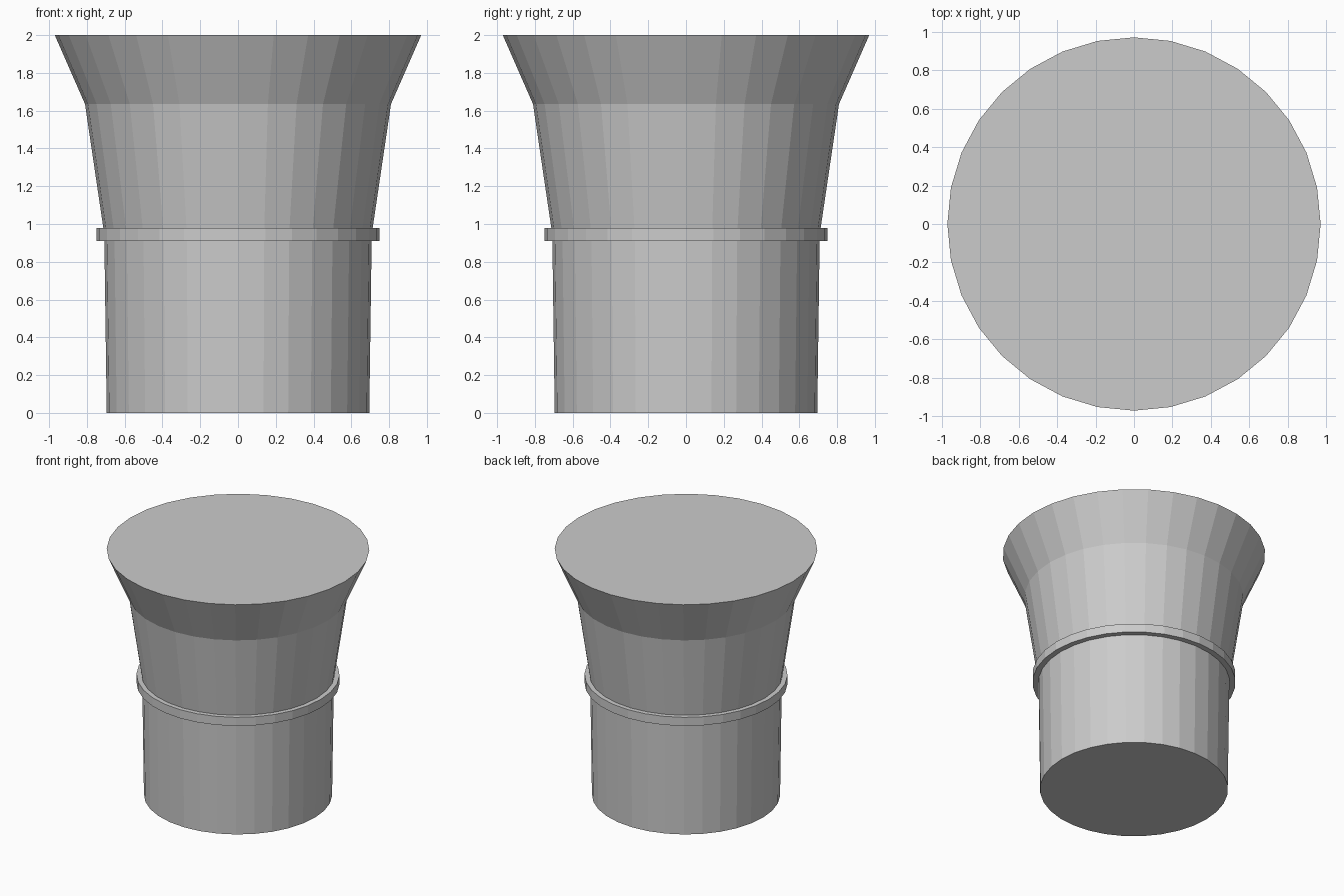
import bpy
import bmesh
from math import cos, sin, tau

SIDES = 32

cube = bpy.data.objects.get("Cube")
if cube:
    bpy.data.objects.remove(cube, do_unlink=True)

# One plain stone grey
stone = bpy.data.materials.new("stone_grey")
stone.use_nodes = True
colour = (0.6, 0.6, 0.6, 1.0)
stone.diffuse_color = colour
stone.node_tree.nodes["Principled BSDF"].inputs["Base Color"].default_value = colour


def turned_part(name, profile):
    """Faceted solid turned around z from (radius, height) points, capped at both ends."""
    bm = bmesh.new()
    rings = [[bm.verts.new((r * cos(tau * i / SIDES), r * sin(tau * i / SIDES), z))
              for i in range(SIDES)] for r, z in profile]
    for low, high in zip(rings, rings[1:]):
        for i in range(SIDES):
            j = (i + 1) % SIDES
            bm.faces.new((low[i], low[j], high[j], high[i]))
    bm.faces.new(reversed(rings[0]))
    bm.faces.new(rings[-1])
    mesh = bpy.data.meshes.new(name)
    bm.to_mesh(mesh)
    bm.free()
    mesh.materials.append(stone)
    obj = bpy.data.objects.new(name, mesh)
    bpy.context.collection.objects.link(obj)
    return obj


# Shaft and flared capital in one body
turned_part("column_body", [(0.695, 0), (0.708, 0.945), (0.81, 1.635), (0.97, 2)])

# Narrow band around the neck
turned_part("neck_band", [(0.75, 0.91), (0.75, 0.98)])
